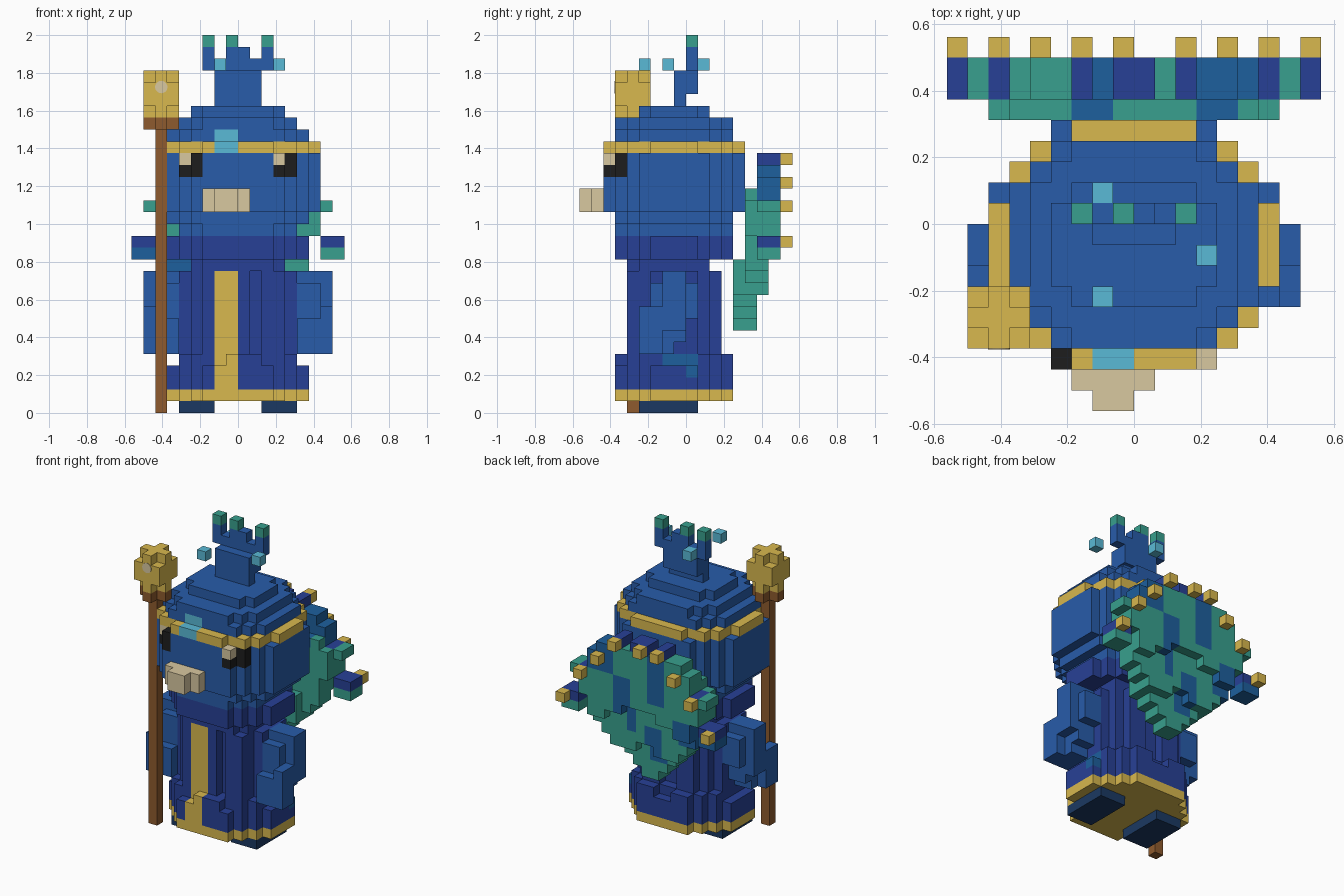
import bpy, bmesh, math
from mathutils import Vector, Matrix

old = bpy.data.objects.get("Cube")
if old:
    bpy.data.objects.remove(old)

U = 0.0625  # edge of one block


def linear(c):
    c /= 255
    return c / 12.92 if c <= 0.04045 else ((c + 0.055) / 1.055) ** 2.4


PALETTE = {
    "blue": (40, 92, 170), "dark_blue": (39, 64, 150), "sea_green": (56, 160, 142),
    "teal_blue": (29, 96, 158), "light_cyan": (90, 186, 214), "gold": (216, 184, 78),
    "beige": (216, 200, 160), "brown": (142, 91, 46), "navy": (27, 57, 98),
    "black": (29, 29, 29),
}
MATS = {}
for mat_name, rgb in PALETTE.items():
    m = bpy.data.materials.new(mat_name)
    m.use_nodes = True
    col = tuple(linear(c) for c in rgb) + (1.0,)
    m.diffuse_color = col
    m.node_tree.nodes["Principled BSDF"].inputs["Base Color"].default_value = col
    MATS[mat_name] = m

# Outward direction and the four corners (counter-clockwise) of each block side
SIDES = []
for axis in range(3):
    for s in (0, 1):
        a, b = (axis + 1) % 3, (axis + 2) % 3
        ring = [(0, 0), (1, 0), (1, 1), (0, 1)]
        quad = []
        for p, q in (ring if s else ring[::-1]):
            v = [0, 0, 0]
            v[axis], v[a], v[b] = s, p, q
            quad.append(tuple(v))
        d = [0, 0, 0]
        d[axis] = 2 * s - 1
        SIDES.append((tuple(d), quad))


class Part:
    """Blocks on a grid, turned into one mesh of outer faces."""

    def __init__(self, name):
        self.name, self.cells = name, {}

    def box(self, x0, x1, y0, y1, z0, z1, colour, paint=False):
        for x in range(x0, x1):
            for y in range(y0, y1):
                for z in range(z0, z1):
                    if not paint or (x, y, z) in self.cells:
                        self.cells[x, y, z] = colour

    def paint(self, *args):
        self.box(*args, paint=True)

    def pair(self, x0, x1, *args):
        self.box(x0, x1, *args)
        self.box(-x1, -x0, *args)

    def disc(self, half_widths, z0, z1, colour, cy=-1):
        # Half widths run from the middle row outward, same to front and back
        for i, w in enumerate(half_widths):
            self.box(-w, w, cy + i, cy + i + 1, z0, z1, colour)
            self.box(-w, w, cy - i - 1, cy - i, z0, z1, colour)

    def build(self):
        bm = bmesh.new()
        names = sorted(set(self.cells.values()))
        verts = {}
        for (x, y, z), colour in self.cells.items():
            for d, quad in SIDES:
                if (x + d[0], y + d[1], z + d[2]) in self.cells:
                    continue
                ring = []
                for q in quad:
                    k = (x + q[0], y + q[1], z + q[2])
                    if k not in verts:
                        verts[k] = bm.verts.new(Vector(k) * U)
                    ring.append(verts[k])
                f = bm.faces.new(ring)
                f.material_index = names.index(colour)
        me = bpy.data.meshes.new(self.name)
        bm.to_mesh(me)
        bm.free()
        for n in names:
            me.materials.append(MATS[n])
        bpy.context.collection.objects.link(bpy.data.objects.new(self.name, me))


# Feet
feet = Part("feet")
feet.pair(2, 5, -4, 1, 0, 1, "navy")
feet.build()

# Robe with gold hem, flared skirt, pleats, front stripe and mantle
robe = Part("robe")
robe.disc([6, 6, 5, 4, 3], 1, 2, "gold")
robe.disc([6, 6, 5, 4, 3], 2, 4, "dark_blue")
robe.disc([5, 5, 5, 4], 4, 5, "dark_blue")
robe.box(-1, 2, -6, -5, 4, 5, "dark_blue")
robe.pair(1, 3, 3, 4, 4, 5, "dark_blue")
robe.disc([5, 5, 4], 5, 12, "dark_blue")
robe.box(-3, 1, -5, -4, 5, 12, "dark_blue")
robe.box(2, 4, -5, -4, 5, 12, "dark_blue")
robe.pair(1, 3, 2, 3, 5, 12, "dark_blue")
robe.disc([4, 4, 4], 12, 13, "dark_blue")
robe.box(-3, 3, -5, -4, 12, 13, "dark_blue")
robe.disc([6, 6, 5, 4, 3], 13, 15, "dark_blue")
robe.paint(-2, 0, -6, -4, 2, 12, "gold")
robe.paint(4, 5, -2, 1, 4, 5, "teal_blue")
robe.paint(5, 6, 0, 1, 3, 4, "teal_blue")
robe.build()

# Sleeves
for side, s in (("left", 1), ("right", -1)):
    arm = Part(side + "_arm")
    for x0, x1, y0, y1, z0, z1 in ((5, 7, -2, 0, 11, 12), (5, 7, -3, 1, 8, 11),
                                   (5, 7, -4, 0, 6, 8), (5, 7, -4, -1, 5, 6),
                                   (7, 8, -2, 0, 7, 12), (7, 8, -4, -2, 5, 9)):
        arm.box(*((x0, x1) if s > 0 else (-x1, -x0)), y0, y1, z0, z1, "blue")
    arm.build()

# Head with eyes
head = Part("head")
head.disc([5, 5, 5, 4, 3], 15, 16, "blue")
head.disc([6, 6, 6, 5, 4], 16, 17, "blue")
head.disc([7, 7, 7, 6, 5, 4], 17, 22, "blue")
for x in (-5, 3):
    head.paint(x, x + 2, -7, -5, 20, 22, "black")
    head.paint(x, x + 1, -7, -5, 21, 22, "beige")
head.build()

# Beak
beak = Part("beak")
beak.box(-3, 1, -8, -7, 17, 19, "beige")
beak.box(-2, 0, -9, -8, 17, 19, "beige")
beak.build()

# Stepped cap with gold band and front gem
cap = Part("cap")
cap.disc([7, 7, 6, 6, 5, 3], 22, 23, "gold")
cap.disc([6, 6, 6, 5, 4], 23, 24, "blue")
cap.disc([5, 5, 5, 4, 3], 24, 25, "blue")
cap.disc([4, 4, 3], 25, 26, "blue")
cap.paint(-2, 0, -7, -5, 22, 24, "light_cyan")
cap.build()

# Crest with three green-tipped prongs
crest = Part("crest")
crest.box(-2, 2, -1, 0, 26, 29, "blue")
crest.box(-2, 2, 0, 1, 27, 29, "blue")
crest.box(-3, 3, 0, 1, 29, 30, "blue")
crest.box(0, 1, 0, 1, 30, 31, "blue")
for x in (-3, -1, 2):
    crest.box(x, x + 1, 0, 1, 30, 31, "blue")
    crest.box(x, x + 1, 0, 1, 31, 32, "sea_green")
crest.build()

# Floating droplets around the crest
drops = Part("droplets")
for x, y in ((-2, -4), (-2, 1), (3, -2)):
    drops.box(x, x + 1, y, y + 1, 29, 30, "light_cyan")
drops.build()

# Leaning tail fan: each layer is a row, the back bulges outward away from the base
tail = Part("tail_fan")
for i, w in enumerate([1, 2, 3, 4, 5, 6, 6, 6, 7, 7, 7, 6, 6, 5]):
    z = 7 + i
    for x in range(-w, w):
        reach = abs(x + 0.5) * 0.5 + i + 0.5
        y0 = 6 if z >= 19 else 5 if z >= 13 or abs(x + 0.5) > 4 else 4
        y1 = 6 + (reach > 4) + (reach > 8.5)
        tail.box(x, x + 1, y0, y1, z, z + 1, "sea_green")
tail.pair(7, 9, 6, 8, 13, 14, "sea_green")
tail.pair(7, 8, 6, 8, 17, 18, "sea_green")
# Darker feather markings: x range, z range
for x0, x1, z0, z1 in ((1, 3, 14, 18), (-3, -1, 16, 21), (-2, 0, 9, 13), (-7, -4, 12, 15),
                       (-9, -7, 13, 14), (3, 5, 18, 21), (1, 2, 12, 15)):
    tail.paint(x0, x1, 4, 8, z0, z1, "teal_blue")
tail.paint(5, 6, 6, 8, 18, 21, "teal_blue")
# Feather ends: dark block with a gold tip behind
tail.pair(7, 8, 6, 8, 14, 15, "dark_blue")
tail.box(0, 1, 6, 8, 21, 22, "dark_blue")
for x, z in ((-9, 14), (-7, 17), (-3, 21), (-1, 21), (2, 21), (6, 17), (8, 14)):
    tail.box(x, x + 1, 6, 8, z, z + 1, "dark_blue")
    tail.box(x, x + 1, 8, 9, z, z + 1, "gold")
for x in (-5, 4):
    tail.box(x, x + 1, 8, 9, 19, 20, "gold")
tail.build()

# Staff with a collar and a blocky gold top
staff = Part("staff")
staff.box(-7, -6, -5, -4, 0, 25, "brown")
for z0, z1, colour in ((24, 25, "brown"), (25, 29, "gold")):
    staff.box(-8, -5, -5, -4, z0, z1, colour)
    staff.box(-7, -6, -6, -3, z0, z1, colour)
staff.box(-8, -5, -6, -3, 26, 28, "gold")
staff.build()

# Round inlay on the staff top
bm = bmesh.new()
bmesh.ops.create_cone(bm, cap_ends=True, segments=20, radius1=0.033, radius2=0.033, depth=0.004,
                      matrix=Matrix.Translation((-6.5 * U, -6 * U - 0.001, 27.6 * U))
                      @ Matrix.Rotation(math.pi / 2, 4, "X"))
me = bpy.data.meshes.new("staff_inlay")
bm.to_mesh(me)
bm.free()
me.materials.append(MATS["beige"])
bpy.context.collection.objects.link(bpy.data.objects.new("staff_inlay", me))
